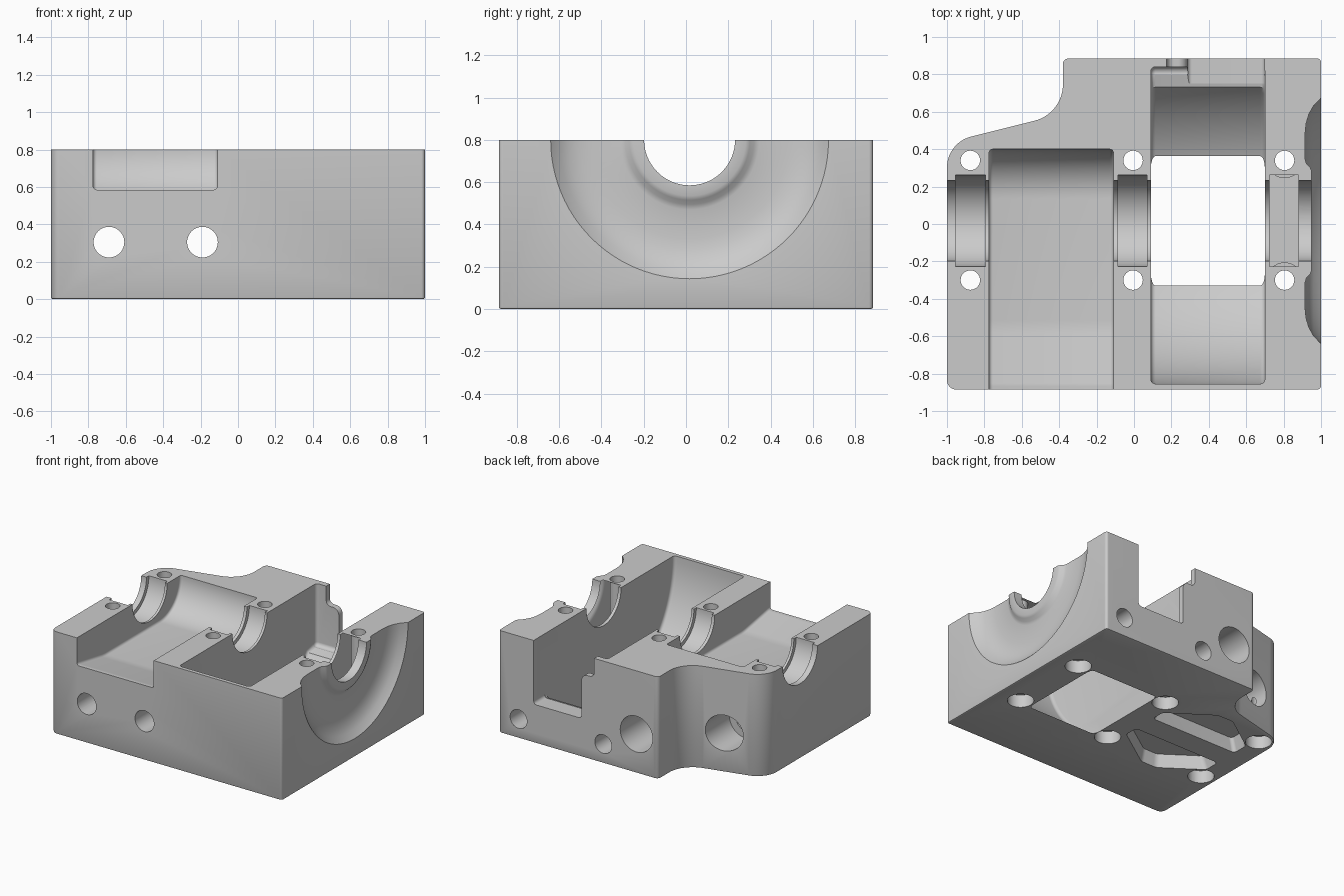
import bpy, bmesh, math
from mathutils import Vector, Matrix

if "Cube" in bpy.data.objects:
    bpy.data.objects.remove(bpy.data.objects["Cube"])

TOP, HALF_Y = 0.8, 0.885
SHAFT_Y = 0.017          # shaft axis runs along x at the top face


def rounded(points, segments=8):
    """2D outline from (u, v, corner_radius) points."""
    out = []
    for i, (u, v, r) in enumerate(points):
        p = Vector((u, v))
        if r == 0:
            out.append(p)
            continue
        a = (Vector(points[i - 1][:2]) - p).normalized()
        b = (Vector(points[(i + 1) % len(points)][:2]) - p).normalized()
        half = a.angle(b) / 2
        centre = p + (a + b).normalized() * (r / math.sin(half))
        start = p + a * (r / math.tan(half)) - centre
        end = p + b * (r / math.tan(half)) - centre
        for k in range(segments + 1):
            t = k / segments
            arc = (start * (1 - t) + end * t).normalized() * r
            out.append(centre + arc)
    return out


def place(axis, u, v, w):
    return {"x": (w, u, v), "y": (u, w, v), "z": (u, v, w)}[axis]


def finish(name, bm):
    bmesh.ops.recalc_face_normals(bm, faces=bm.faces)
    mesh = bpy.data.meshes.new(name)
    bm.to_mesh(mesh)
    bm.free()
    obj = bpy.data.objects.new(name, mesh)
    bpy.context.scene.collection.objects.link(obj)
    return obj


def prism(name, outline, axis, lo, hi, top_scale=1.0):
    """Extrude a 2D outline along an axis, optionally drafted."""
    bm = bmesh.new()
    mid = sum(outline, Vector((0, 0))) / len(outline)
    rings = []
    for w, s in ((lo, 1.0), (hi, top_scale)):
        pts = [mid + (p - mid) * s for p in outline]
        rings.append([bm.verts.new(place(axis, p.x, p.y, w)) for p in pts])
    n = len(outline)
    bm.faces.new(rings[0])
    bm.faces.new(rings[1])
    for i in range(n):
        j = (i + 1) % n
        bm.faces.new((rings[0][i], rings[0][j], rings[1][j], rings[1][i]))
    return finish(name, bm)


def rod(name, axis, u, v, r, lo, hi, sides=48):
    ring = [Vector((u + r * math.cos(math.tau * i / sides), v + r * math.sin(math.tau * i / sides)))
            for i in range(sides)]
    return prism(name, ring, axis, lo, hi)


def apply(obj, modifier):
    with bpy.context.temp_override(object=obj, active_object=obj):
        bpy.ops.object.modifier_apply(modifier=modifier.name)


def soften(obj, width):
    mod = obj.modifiers.new("soft_edges", "BEVEL")
    mod.width, mod.segments = width, 4
    mod.limit_method, mod.angle_limit = "ANGLE", math.radians(60)
    mod.use_clamp_overlap = False
    apply(obj, mod)
    return obj


def cut(cutter):
    cutter.hide_render = True
    mod = block.modifiers.new("cut", "BOOLEAN")
    mod.operation, mod.solver, mod.object = "DIFFERENCE", "EXACT", cutter
    apply(block, mod)
    bpy.data.objects.remove(cutter)


# Block with a stepped, blended back corner and a small bottom chamfer
plan = rounded([(-1, -HALF_Y, 0.05), (1, -HALF_Y, 0.02), (1, HALF_Y, 0.02),
                (-0.38, HALF_Y, 0.03), (-0.38, 0.59, 0.2), (-1, 0.435, 0.17)], 12)
block = prism("housing_block", plan, "z", 0, TOP)
bm = bmesh.new()
bm.from_mesh(block.data)
rim = [e for e in bm.edges if all(v.co.z < 0.001 for v in e.verts)]
bmesh.ops.bevel(bm, geom=rim, offset=0.01, segments=2, affect="EDGES", profile=0.5)
bm.to_mesh(block.data)
bm.free()

# Open-fronted chamber
chamber = rounded([(0.4, 1, 0), (0.4, 0.53, 0.265), (-0.55, 0.53, 0.4),
                   (-0.86, 0.585, 0.1), (-1.1, 0.585, 0), (-1.1, 1, 0)], 16)
cut(soften(prism("front_chamber_cutter", chamber, "x", -0.775, -0.11), 0.02))

# Round chamber that breaks through the floor, with a ledge at the back
R = 0.872
well = rounded([(-0.855, 1, 0), (0.84, 1, 0), (0.84, 0.3, 0.03)])
first = -math.asin(0.5 / R)
for i in range(49):
    a = first + (-math.pi - first) * i / 48
    well.append(Vector((SHAFT_Y + R * math.cos(a), TOP + R * math.sin(a))))
cut(soften(prism("round_chamber_cutter", well, "x", 0.09, 0.7), 0.025))

# Stepped opening in the back wall
slot = rounded([(0.699, 0.301, 0.025), (0.699, 1, 0), (0.175, 1, 0),
                (0.175, 0.65, 0.04), (0.285, 0.65, 0.05), (0.285, 0.301, 0.025)])
cut(prism("back_opening_cutter", slot, "y", 0.75, 1.0))

# Dished end recess around the shaft, leaving a raised collar
bm = bmesh.new()
profile = [(1.1, 0), (0.95, 0), (0.95, 0.265), (0.942, 0.285), (0.922, 0.305), (0.915, 0.33),
           (0.915, 0.47), (0.92, 0.52), (0.935, 0.57), (0.96, 0.615), (1.0, 0.657), (1.1, 0.74)]
steps = 96
rings = []
for x, r in profile:
    ring = []
    for i in range(steps if r else 1):
        a = math.tau * i / steps
        ring.append(bm.verts.new((x, SHAFT_Y + r * math.cos(a), TOP + r * math.sin(a))))
    rings.append(ring)
for a, b in zip(rings, rings[1:] + rings[:1]):
    for i in range(steps):
        j = (i + 1) % steps
        quad = [a[i % len(a)], a[j % len(a)], b[j % len(b)], b[i % len(b)]]
        quad = list(dict.fromkeys(quad))
        if len(quad) > 2:
            bm.faces.new(quad)
cut(finish("end_recess_cutter", bm))

# Shaft bore and the three wider bearing seats
cut(rod("shaft_bore_cutter", "x", SHAFT_Y, TOP, 0.215, -1.1, 1.1, 96))
for lo, hi in ((-0.955, -0.795), (-0.085, 0.07), (0.725, 0.88)):
    cut(rod("bearing_seat_cutter", "x", SHAFT_Y, TOP, 0.245, lo, hi, 96))

# Bolt holes beside each bearing, counterbored from below
for x in (-0.875, -0.005, 0.805):
    for y in (0.34, -0.3):
        cut(rod("bolt_hole_cutter", "z", x, y, 0.052, -0.1, 1, 32))
        cut(rod("bolt_head_cutter", "z", x, y, 0.095, -0.1, 0.1, 32))

# Long passages from front to back, wider at the back
for x, depth in ((-0.69, 0.25), (-0.19, 0.55)):
    cut(rod("passage_cutter", "y", x, 0.305, 0.082, -1, 1))
    cut(rod("passage_mouth_cutter", "y", x, 0.305, 0.14, depth, 1))

# Small blind holes in the back face
for x in (0.83, 0.097):
    cut(rod("blind_hole_cutter", "y", x, 0.15, 0.073, 0.68, 1, 32))

# Mirrored weight-saving pockets underneath
for side in (-1, 1):
    pocket = rounded([(u, SHAFT_Y + side * v, r) for u, v, r in
                      ((-0.075, 0.09, 0.03), (-0.85, 0.09, 0.03), (-0.85, 0.22, 0.05),
                       (-0.55, 0.43, 0.08), (-0.41, 0.43, 0.08), (-0.075, 0.2, 0.04))])
    cut(prism("underside_pocket_cutter", pocket, "z", -0.02, 0.1, 0.88))

# Plain machined grey
grey = bpy.data.materials.new("plain_grey")
grey.use_nodes = True
colour = (0.6, 0.6, 0.6, 1)
grey.diffuse_color = colour
grey.node_tree.nodes["Principled BSDF"].inputs["Base Color"].default_value = colour
block.data.materials.clear()
block.data.materials.append(grey)

bpy.ops.object.select_all(action="DESELECT")
block.select_set(True)
bpy.context.view_layer.objects.active = block
bpy.ops.object.shade_smooth_by_angle(angle=math.radians(30))
